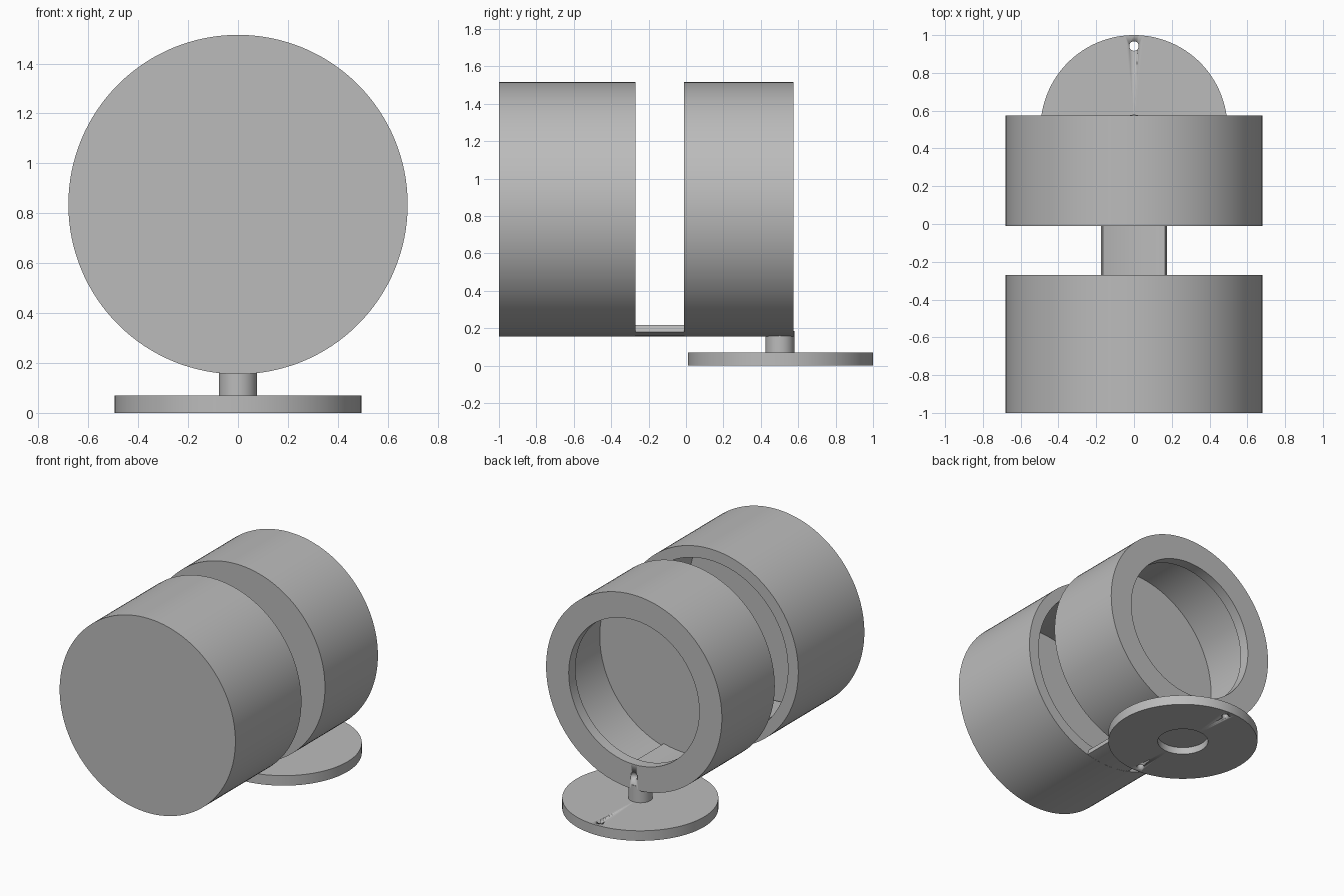
import bpy, bmesh, math
from mathutils import Vector

if "Cube" in bpy.data.objects:
    bpy.data.objects.remove(bpy.data.objects["Cube"])

grey = bpy.data.materials.new("light_grey")
grey.diffuse_color = (0.5, 0.5, 0.5, 1)
grey.use_nodes = True
grey.node_tree.nodes["Principled BSDF"].inputs["Base Color"].default_value = grey.diffuse_color

DRUM_Z = 0.835      # height of the drum axis
BASE_Y = 0.505      # centre of the foot disc


def finish(name, bm):
    bmesh.ops.remove_doubles(bm, verts=bm.verts, dist=1e-5)
    bmesh.ops.recalc_face_normals(bm, faces=bm.faces)
    mesh = bpy.data.meshes.new(name)
    bm.to_mesh(mesh)
    bm.free()
    obj = bpy.data.objects.new(name, mesh)
    bpy.context.collection.objects.link(obj)
    mesh.materials.append(grey)
    bpy.ops.object.select_all(action='DESELECT')
    obj.select_set(True)
    bpy.context.view_layer.objects.active = obj
    bpy.ops.object.shade_smooth_by_angle(angle=math.radians(30))
    return obj


def lathe(name, profile, centre, axis, steps=128):
    """Revolve (radius, distance along axis) points; the profile starts and ends on the axis."""
    bm = bmesh.new()
    axis, centre = Vector(axis), Vector(centre)
    verts = [bm.verts.new(centre + axis * t + Vector((r, 0, 0))) for r, t in profile]
    edges = [bm.edges.new(p) for p in zip(verts, verts[1:])]
    bmesh.ops.spin(bm, geom=verts + edges, cent=centre, axis=axis,
                   angle=2 * math.pi, steps=steps)
    return finish(name, bm)


def drill(obj, radius, start, end, centre, axis):
    cutter = lathe("hole_cutter", [(0, start), (radius, start), (radius, end), (0, end)],
                   centre, axis, 32)
    cutter.hide_render = True
    cutter.hide_viewport = True
    mod = obj.modifiers.new("hole", 'BOOLEAN')
    mod.operation = 'DIFFERENCE'
    mod.solver = 'EXACT'
    mod.object = cutter


def drum(name, front, back, lip, opening):
    """Hollow can: closed thin front, thin side wall, thick lip round the rear opening."""
    return lathe(name, [(0, front), (0.68, front), (0.68, back), (opening, back),
                        (opening, back - lip), (0.66, back - lip),
                        (0.66, front + 0.02), (0, front + 0.02)],
                 (0, 0, DRUM_Z), (0, 1, 0))


# Drums
drum("front_drum", -1.0, -0.27, 0.12, 0.6)
rear = drum("rear_drum", -0.01, 0.575, 0.075, 0.505)
drill(rear, 0.025, 0.4, 0.7, (0, 0, 0.25), (0, 1, 0))

# Curved strip joining the drums along the bottom
bm = bmesh.new()
half = math.asin(0.175 / 0.68)
angles = [-half + 2 * half * i / 16 for i in range(17)]
ring = [(r * math.sin(a), DRUM_Z - r * math.cos(a))
        for r, seq in ((0.679, angles), (0.64, angles[::-1])) for a in seq]
face = bm.faces.new([bm.verts.new((x, -0.96, z)) for x, z in ring])
out = bmesh.ops.extrude_face_region(bm, geom=[face])
bmesh.ops.translate(bm, vec=(0, 1.5, 0),
                    verts=[g for g in out["geom"] if isinstance(g, bmesh.types.BMVert)])
finish("joining_strip", bm)

# Foot disc with a recess underneath and two screw holes
base = lathe("base_disc", [(0, 0.05), (0.167, 0.05), (0.167, 0), (0.495, 0), (0.495, 0.07), (0, 0.07)],
             (0, BASE_Y, 0), (0, 0, 1))
for side in (-1, 1):
    drill(base, 0.025, -0.1, 0.2, (0, BASE_Y + side * 0.437, 0), (0, 0, 1))

# Post between foot and drum
lathe("post", [(0, 0.06), (0.077, 0.06), (0.077, 0.185), (0, 0.185)],
      (0, 0.502, 0), (0, 0, 1), 64)
